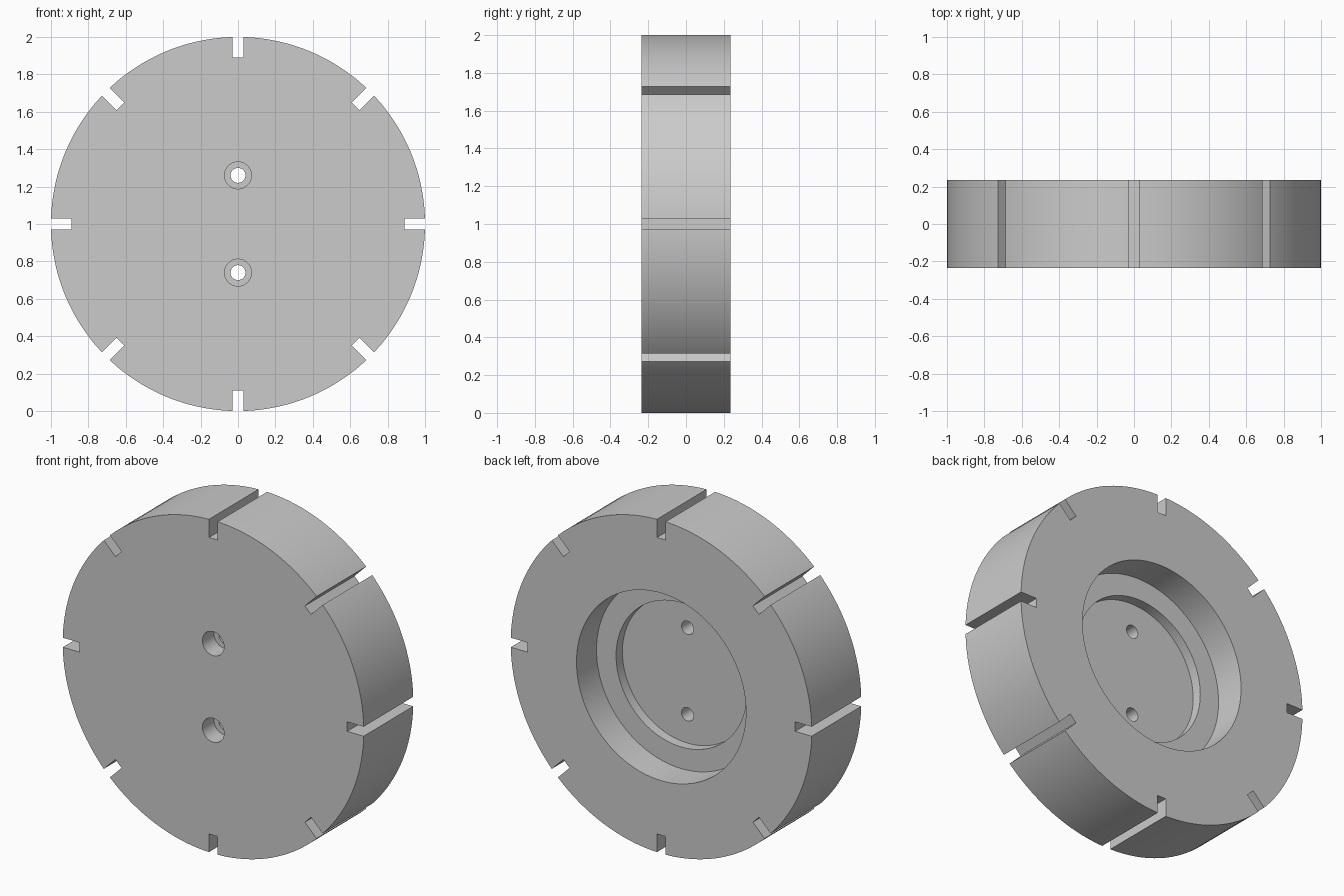
import bpy, bmesh, math
from mathutils import Matrix, Vector

cube = bpy.data.objects.get("Cube")
if cube:
    bpy.data.objects.remove(cube, do_unlink=True)

CENTRE = Vector((0, 0, 1))
HALF = 0.235          # half thickness of the disc
WEB = -0.015          # floor of the inner recess


def new_object(name, bm):
    bmesh.ops.recalc_face_normals(bm, faces=bm.faces)
    mesh = bpy.data.meshes.new(name)
    bm.to_mesh(mesh)
    bm.free()
    obj = bpy.data.objects.new(name, mesh)
    bpy.context.collection.objects.link(obj)
    return obj


def revolve(name, profile, steps, centre):
    """Spin a (radius, y) profile about the y direction."""
    bm = bmesh.new()
    verts = [bm.verts.new((r, y, 0)) for r, y in profile]
    edges = [bm.edges.new(pair) for pair in zip(verts, verts[1:])]
    bmesh.ops.spin(bm, geom=verts + edges, cent=(0, 0, 0), axis=(0, 1, 0),
                   angle=math.tau, steps=steps, use_duplicate=False)
    bmesh.ops.remove_doubles(bm, verts=bm.verts, dist=1e-5)
    # merge the flat end fans into single faces
    bmesh.ops.dissolve_limit(bm, angle_limit=0.002, verts=bm.verts, edges=bm.edges)
    bmesh.ops.translate(bm, verts=bm.verts, vec=centre)
    return new_object(name, bm)


def cut(target, cutter):
    bpy.context.view_layer.objects.active = target
    mod = target.modifiers.new(cutter.name, "BOOLEAN")
    mod.operation = "DIFFERENCE"
    mod.solver = "EXACT"
    mod.object = cutter
    bpy.ops.object.modifier_apply(modifier=mod.name)
    bpy.data.objects.remove(cutter, do_unlink=True)


# Disc with a two-step recess in the back
disc = revolve("slotted_disc", [
    (0, -HALF), (1, -HALF), (1, HALF), (0.563, HALF),
    (0.563, 0.045), (0.433, 0.045), (0.433, WEB), (0, WEB)], 144, CENTRE)

# Eight radial slots around the rim
bm = bmesh.new()
for i in range(8):
    place = (Matrix.Translation(CENTRE) @ Matrix.Rotation(i * math.tau / 8, 4, "Y")
             @ Matrix.Translation((1.04, 0, 0)) @ Matrix.Diagonal((0.3, 1, 0.057, 1)))
    bmesh.ops.create_cube(bm, size=1, matrix=place)
cut(disc, new_object("slot_cutter", bm))

# Two counterbored bolt holes
for side in (1, -1):
    cut(disc, revolve("bolt_hole_cutter", [
        (0, -0.3), (0.072, -0.3), (0.072, -0.125),
        (0.04, -0.125), (0.04, 0.1), (0, 0.1)], 48,
        CENTRE + Vector((0, 0, side * 0.26))))

# Plain grey metal
grey = bpy.data.materials.new("plain_grey")
grey.use_nodes = True
colour = (0.6, 0.6, 0.6, 1)
grey.diffuse_color = colour
grey.node_tree.nodes["Principled BSDF"].inputs["Base Color"].default_value = colour
disc.data.materials.clear()
disc.data.materials.append(grey)

# Smooth round walls, crisp edges
bpy.ops.object.select_all(action="DESELECT")
disc.select_set(True)
bpy.context.view_layer.objects.active = disc
bpy.ops.object.shade_smooth_by_angle(angle=math.radians(30))
